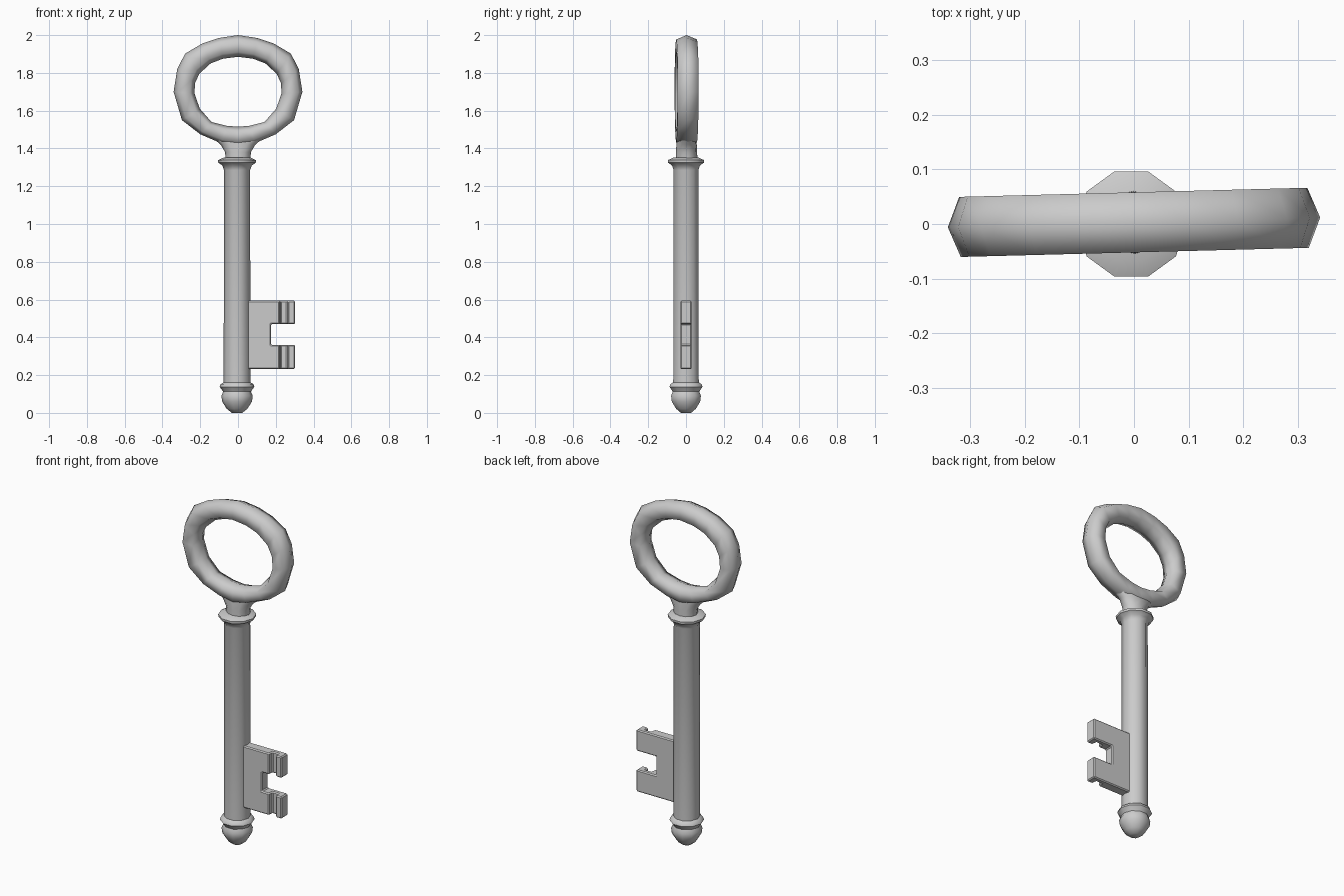
import bpy, bmesh
from math import cos, sin, pi, radians
from mathutils import Matrix

if "Cube" in bpy.data.objects:
    bpy.data.objects.remove(bpy.data.objects["Cube"])


def make_object(name, bm, angle=None):
    bmesh.ops.recalc_face_normals(bm, faces=bm.faces)
    mesh = bpy.data.meshes.new(name)
    bm.to_mesh(mesh)
    bm.free()
    obj = bpy.data.objects.new(name, mesh)
    bpy.context.collection.objects.link(obj)
    if angle is not None:
        bpy.ops.object.select_all(action='DESELECT')
        obj.select_set(True)
        bpy.context.view_layer.objects.active = obj
        bpy.ops.object.shade_smooth_by_angle(angle=radians(angle))
    return obj


def skin(bm, loops, closed):
    """Join equal-sized vertex loops with quads; cap the ends when open."""
    rings = [[bm.verts.new(co) for co in loop] for loop in loops]
    n = len(rings[0])
    pairs = list(zip(rings, rings[1:]))
    if closed:
        pairs.append((rings[-1], rings[0]))
    for a, b in pairs:
        for i in range(n):
            j = (i + 1) % n
            bm.faces.new((a[i], a[j], b[j], b[i]))
    if not closed:
        bm.faces.new(rings[0])
        bm.faces.new(rings[-1])


def loft(name, sections, sides, cx=0, angle=50):
    """Stack elliptical sections (z, radius x, radius y)."""
    bm = bmesh.new()
    loops = [[(cx + rx * cos(2 * pi * i / sides), ry * sin(2 * pi * i / sides), z)
              for i in range(sides)] for z, rx, ry in sections]
    skin(bm, loops, False)
    return make_object(name, bm, angle)


# Turned shaft with its upper collar, lower collar and ball tip
profile = [(0, .028), (.022, .055), (.06, .079), (.09, .083), (.112, .074),
           (.122, .08), (.138, .092), (.152, .087), (.162, .071),
           (1.285, .069), (1.31, .078), (1.325, .1), (1.338, .101), (1.352, .07)]
loft("shaft", [(z, r, r) for z, r in profile], 10, -.005)

# Neck flaring from the collar into the ring
neck = loft("neck", [(1.33, .066, .058), (1.38, .068, .056),
                     (1.42, .092, .054), (1.47, .15, .045)], 12)

# Ring handle: outer and inner outline points of the right half, top to bottom
outer = [(0, 2), (.1, 1.985), (.19, 1.955), (.28, 1.902), (.322, 1.82), (.341, 1.7),
         (.297, 1.55), (.2, 1.475), (.09, 1.428), (0, 1.41)]
inner = [(0, 1.885), (.08, 1.875), (.145, 1.85), (.205, 1.795), (.228, 1.745), (.23, 1.69),
         (.202, 1.61), (.14, 1.54), (.06, 1.52), (0, 1.515)]
half = list(zip(outer, inner))
full = half + [((-o[0], o[1]), (-i[0], i[1])) for o, i in reversed(half[1:-1])]
section = [(0, 0), (.22, .055), (.8, .055), (1, 0), (.8, -.055), (.22, -.055)]
bm = bmesh.new()
skin(bm, [[(i[0] + (o[0] - i[0]) * t, y, i[1] + (o[1] - i[1]) * t) for t, y in section]
          for o, i in full], True)
turn = Matrix.Translation((0, .003, 0)) @ Matrix.Rotation(radians(1.5), 4, 'Z')
bm.transform(turn)
make_object("ring_handle", bm, 75)
neck.data.transform(turn)

# Bit: plan outline with a groove in the front face, extruded upwards
plan = [(.03, -.03), (.22, -.03), (.225, 0), (.26, 0), (.265, -.03),
        (.302, -.03), (.302, .03), (.03, .03)]
bm = bmesh.new()
skin(bm, [[(x, y, z) for x, y in plan] for z in (.232, .594)], False)
bit = make_object("bit", bm)

# Notch cutter between the two teeth
bm = bmesh.new()
bmesh.ops.create_cube(bm, size=1, matrix=Matrix.Translation((.275, 0, .415))
                      @ Matrix.Diagonal((.2, .3, .11, 1)))
cutter = make_object("notch_cutter", bm)
cutter.hide_render = True
cutter.hide_set(True)
cut = bit.modifiers.new("notch", 'BOOLEAN')
cut.operation = 'DIFFERENCE'
cut.solver = 'EXACT'
cut.object = cutter
bevel = bit.modifiers.new("soft_edges", 'BEVEL')
bevel.width = .006
bevel.segments = 1
bevel.limit_method = 'ANGLE'
